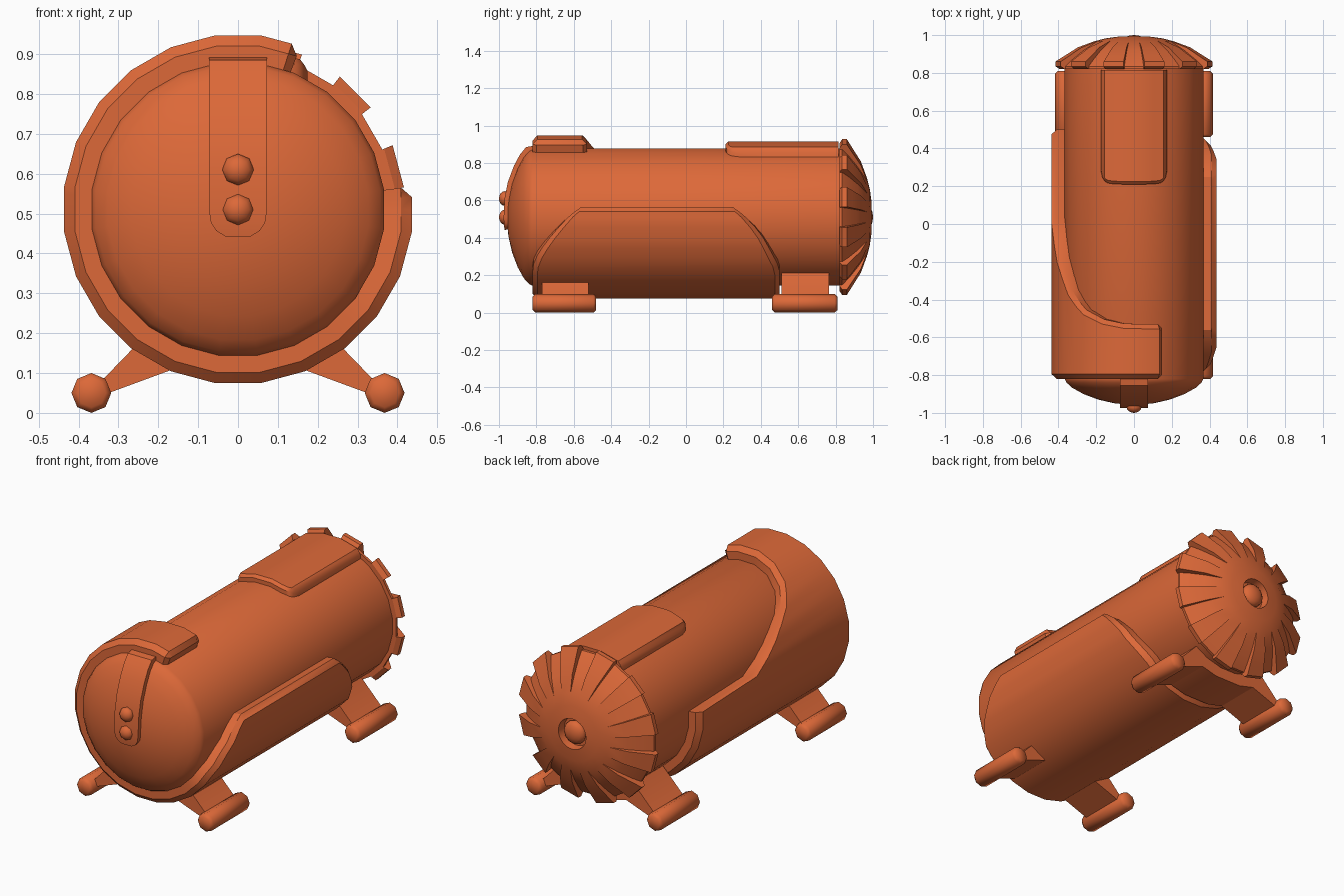
import bpy, bmesh
from math import sin, cos, radians, pi

if "Cube" in bpy.data.objects:
    bpy.data.objects.remove(bpy.data.objects["Cube"])

CZ = 0.511          # height of the tank axis
SEG = 24            # sides of the tank
mat = bpy.data.materials.new("orange_paint")
mat.diffuse_color = (0.72, 0.14, 0.04, 1)
mat.use_nodes = True
mat.node_tree.nodes["Principled BSDF"].inputs["Base Color"].default_value = mat.diffuse_color


def finish(bm, name, angle=30):
    bmesh.ops.remove_doubles(bm, verts=bm.verts, dist=1e-4)
    bmesh.ops.recalc_face_normals(bm, faces=bm.faces)
    me = bpy.data.meshes.new(name)
    bm.to_mesh(me)
    bm.free()
    me.materials.append(mat)
    ob = bpy.data.objects.new(name, me)
    bpy.context.collection.objects.link(ob)
    bpy.ops.object.select_all(action='DESELECT')
    bpy.context.view_layer.objects.active = ob
    ob.select_set(True)
    bpy.ops.object.shade_smooth_by_angle(angle=radians(angle))
    return ob


def loft(name, sections, caps=True, angle=30):
    """Skin a list of closed rings that all have the same point count."""
    bm = bmesh.new()
    rings = [[bm.verts.new(p) for p in s] for s in sections]
    n = len(rings[0])
    for a, b in zip(rings, rings[1:]):
        for i in range(n):
            j = (i + 1) % n
            bm.faces.new((a[i], a[j], b[j], b[i]))
    if caps:
        bm.faces.new(rings[0])
        bm.faces.new(rings[-1])
    return finish(bm, name, angle)


def polar(r, deg, y):
    """Point at an angle measured from the top towards -x."""
    return (-r * sin(radians(deg)), y, CZ + r * cos(radians(deg)))


def facet(r, deg):
    """Radius of the 24-sided outline at an angle."""
    dev = (deg + 7.5) % 15 - 7.5
    return r * cos(radians(7.5)) / cos(radians(dev))


def ball(name, y, z, r, depth, seg):
    bm = bmesh.new()
    bmesh.ops.create_uvsphere(bm, u_segments=seg, v_segments=8, radius=1)
    for v in bm.verts:   # pole turned to face along y
        x, py, pz = v.co
        v.co = (x * r, y + pz * depth, z + py * r)
    finish(bm, name, 60)


# Tank body with domed front
profile = [(0, -.957), (.1, -.95), (.19, -.93), (.27, -.9), (.33, -.867),
           (.36, -.84), (.37, -.82), (.37, .83), (0, .83)]
loft("tank_body", [[polar(r, 7.5 + 15 * k, y) for k in range(SEG)]
                   for r, y in profile], caps=False)

# Notched rear wheel: alternate facets use a raised or a sunken profile
hub = [(0, .95), (.078, .95), (.084, .992), (.15, .983), (.21, .968)]
tooth = hub + [(.3, .935), (.375, .888), (.42, .86), (.42, .835), (.397, .82), (0, .82)]
notch = hub + [(.29, .918), (.35, .873), (.385, .842), (.392, .835), (.392, .82), (0, .82)]
rings = []
for t, n in zip(tooth, notch):
    ring = []
    for k in range(SEG):
        r, y = t if k % 2 else n
        ring += [polar(r, 15 * k - 7.5, y), polar(r, 15 * k + 7.5, y)]
    rings.append(ring)
loft("rear_wheel", rings, caps=False)
ball("rear_hub", .965, CZ, .064, .035, 12)

# Wrap-around shell: (angle, front y, back y)
wrap = [(-21, -.8, -.55), (-18, -.82, -.53), (-7.5, -.82, -.53), (7.5, -.82, -.527),
        (22.5, -.82, -.505), (37.5, -.82, -.455), (45, -.82, -.41), (52.5, -.82, -.35),
        (60, -.82, -.27), (67.5, -.82, -.18), (75, -.82, -.09), (82.5, -.82, .03),
        (84.5, -.82, .5)]
wrap += [(a + .5, -.82, .5) for a in range(97, 224, 15)]
wrap += [(225, -.82, .5), (232.5, -.815, .49), (240, -.795, .465), (247.5, -.765, .44),
         (255, -.725, .41), (262.5, -.68, .37), (270, -.63, .32), (274, -.595, .285),
         (277.5, -.56, .25)]
sections = []
for i, (a, y0, y1) in enumerate(wrap):
    top = .413 if i in (0, len(wrap) - 1) else .44
    pts = [(.355, y0), (.413, y0), (top, y0 + .025), (top, y1 - .025), (.413, y1), (.355, y1)]
    sections.append([polar(facet(r, a), a, y) for r, y in pts])
loft("wrap_shell", sections)

# Raised panel on top, rounded at its front corners: (x, front y, drop of outer edge)
half = [(.053, .21, 0), (.11, .212, 0), (.14, .217, 0), (.156, .228, 0),
        (.167, .245, .008), (.175, .28, .02)]
cols = [(-x, y, d) for x, y, d in reversed(half)] + half
sections = []
for x, y, d in cols:
    ax = abs(x)
    z = CZ + .4035 - max(0, ax - .053) * .268 - max(0, ax - .156) * .3 - d
    sections.append([(x, y, .8), (x, y, z - .015), (x, y + .015, z), (x, .815, z), (x, .815, .8)])
loft("top_panel", sections)

# Curved strip over the front dome: (half width, y, z)
path = [(.03, -.970, .442), (.055, -.972, .457), (.068, -.974, .478), (.073, -.975, .511),
        (.073, -.97, .61), (.073, -.952, .70), (.073, -.920, .785), (.073, -.888, .845),
        (.073, -.855, .885), (.073, -.81, .893)]
sections = []
for w, y, z in path:
    zi = z - .12 * (z - CZ)
    sections.append([(-w, y, z), (w, y, z), (w, y + .05, zi), (-w, y + .05, zi)])
loft("front_strip", sections)

# Two round buttons
for i, z in enumerate((.51, .61)):
    ball(f"front_button_{i + 1}", -.968, z, .04, .032, 8)

# Supports: saddle with splayed legs, and a rounded rod under each side
leg = [(.08, .082), (.172, .106), (.365, .035), (.375, .06), (.335, .088), (.215, .212), (.15, .3)]
outline = leg + [(-x, z) for x, z in reversed(leg)]
for tag, saddle, rod in (("front", (-.77, -.52), (-.82, -.48)),
                         ("rear", (.51, .765), (.46, .81))):
    loft(f"{tag}_saddle", [[(x, y, z) for x, z in outline] for y in saddle])
    a, b = rod
    for side, sx in (("left", -1), ("right", 1)):
        ends = [(.036, a), (.05, a + .015), (.05, b - .015), (.036, b)]
        loft(f"{tag}_{side}_foot",
             [[(sx * .368 + r * cos(k * pi / 4), y, .05 + r * sin(k * pi / 4))
               for k in range(8)] for r, y in ends], angle=50)
